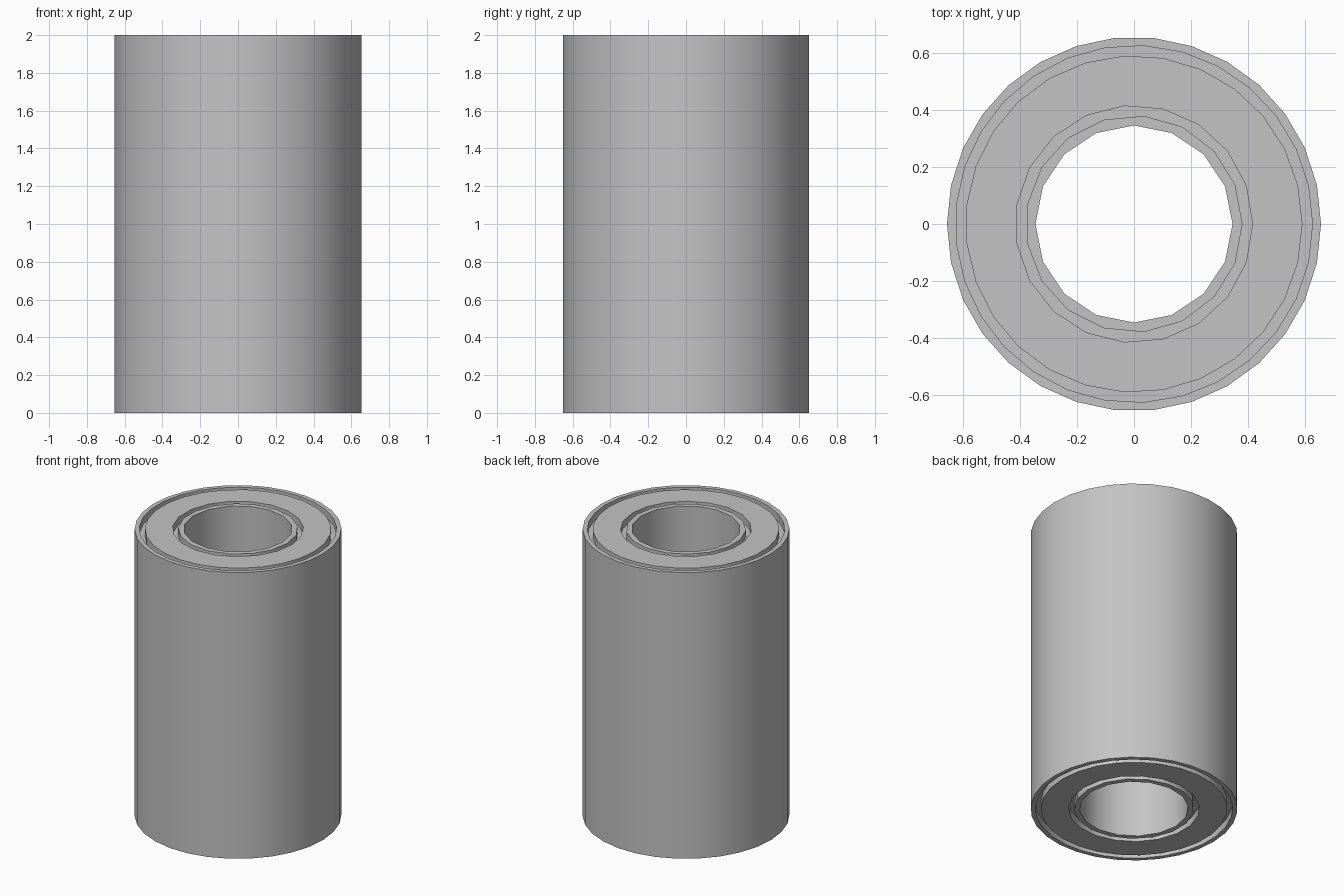
import bpy, bmesh, math

if "Cube" in bpy.data.objects:
    bpy.data.objects.remove(bpy.data.objects["Cube"], do_unlink=True)

HEIGHT = 2.0
GROOVE = 0.05   # depth of the ring grooves in both ends
# (radius, sides) from the outer wall to the bore
RINGS = [(0.655, 30), (0.625, 29), (0.59, 27), (0.415, 19), (0.38, 17), (0.345, 16)]


def circle(bm, radius, sides, z):
    step = math.tau / sides
    return [bm.verts.new((radius * math.cos(i * step), radius * math.sin(i * step), z))
            for i in range(sides)]


def stitch(bm, a, b):
    """Triangulate the flat band between two circles with different side counts."""
    i = j = 0
    n, m = len(a), len(b)
    while i < n or j < m:
        if j >= m or (i < n and (i + 1) / n <= (j + 1) / m):
            bm.faces.new((a[i % n], a[(i + 1) % n], b[j % m]))
            i += 1
        else:
            bm.faces.new((a[i % n], b[(j + 1) % m], b[j % m]))
            j += 1


def wall(bm, a, b):
    n = len(a)
    for i in range(n):
        k = (i + 1) % n
        bm.faces.new((a[i], a[k], b[k], b[i]))


bm = bmesh.new()
ends = []
for face_z, floor_z in ((0, GROOVE), (HEIGHT, HEIGHT - GROOVE)):
    rim = [circle(bm, r, n, face_z) for r, n in RINGS]
    floor = {k: circle(bm, *RINGS[k], floor_z) for k in range(1, 5)}
    # Flat end faces: shell rim, body, inner sleeve rim
    for k in (0, 2, 4):
        stitch(bm, rim[k], rim[k + 1])
    # Recessed grooves between them
    for k in (1, 3):
        stitch(bm, floor[k], floor[k + 1])
    for k in floor:
        wall(bm, rim[k], floor[k])
    ends.append(rim)

# Outer wall and bore run the full height
for k in (0, 5):
    wall(bm, ends[0][k], ends[1][k])

bmesh.ops.recalc_face_normals(bm, faces=bm.faces[:])
mesh = bpy.data.meshes.new("bearing_sleeve")
bm.to_mesh(mesh)
bm.free()

# Plain grey metal
grey = bpy.data.materials.new("grey_metal")
grey.use_nodes = True
grey.diffuse_color = (0.55, 0.55, 0.55, 1)
grey.node_tree.nodes["Principled BSDF"].inputs["Base Color"].default_value = grey.diffuse_color
mesh.materials.append(grey)

sleeve = bpy.data.objects.new("bearing_sleeve", mesh)
bpy.context.collection.objects.link(sleeve)
bpy.ops.object.select_all(action='DESELECT')
sleeve.select_set(True)
bpy.context.view_layer.objects.active = sleeve
bpy.ops.object.shade_smooth_by_angle(angle=math.radians(30))
